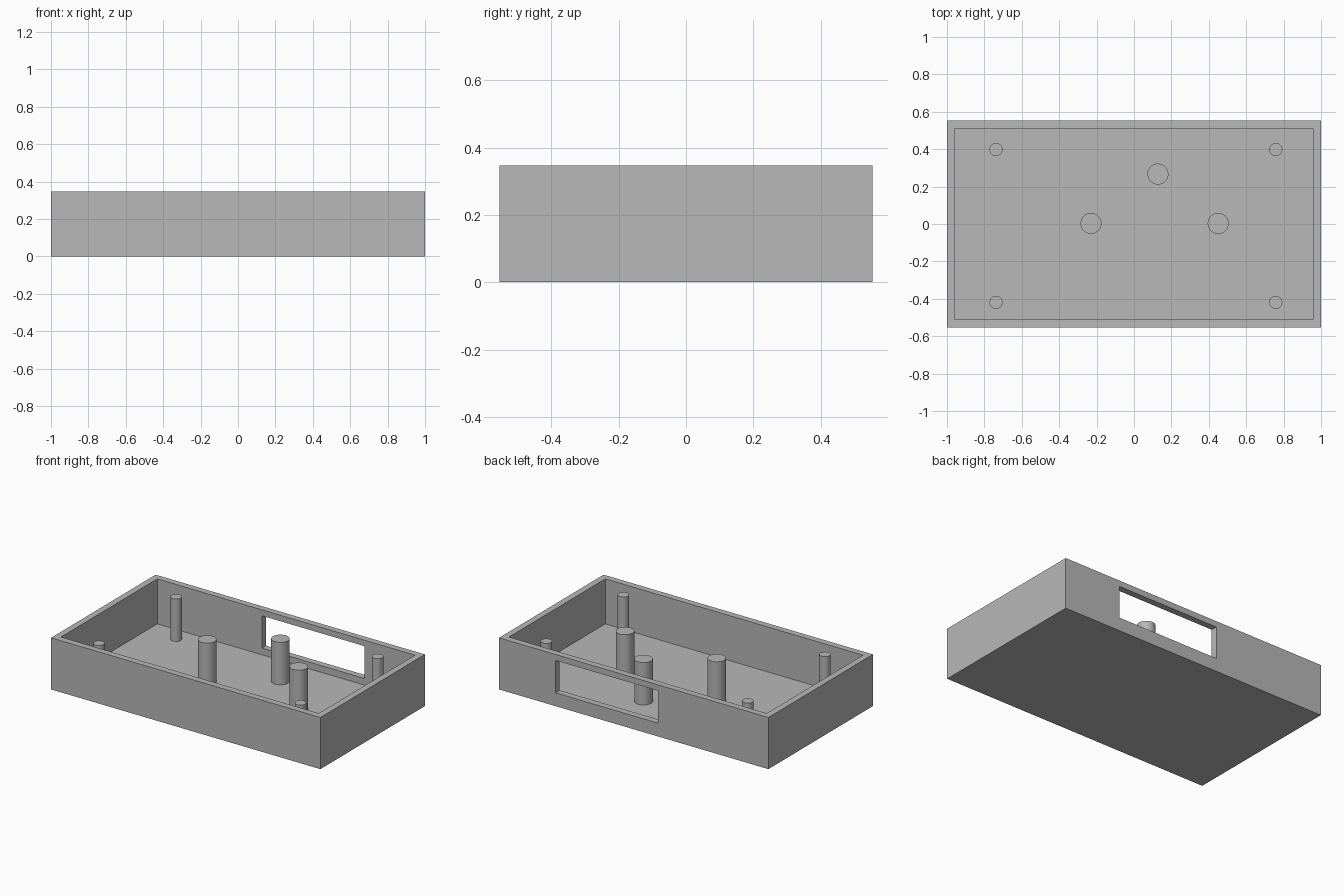
import bpy
import math

if "Cube" in bpy.data.objects:
    bpy.data.objects.remove(bpy.data.objects["Cube"])

W, D, H = 2.0, 1.108, 0.347      # outer size
WALL, FLOOR = 0.043, 0.045       # wall and floor thickness
PEG_TOP = 0.33

grey = bpy.data.materials.new("plain grey")
grey.diffuse_color = (0.48, 0.48, 0.48, 1)
grey.use_nodes = True
grey.node_tree.nodes["Principled BSDF"].inputs["Base Color"].default_value = grey.diffuse_color


def box(name, lo, hi):
    size = [b - a for a, b in zip(lo, hi)]
    mid = [(a + b) / 2 for a, b in zip(lo, hi)]
    bpy.ops.mesh.primitive_cube_add(size=1, location=mid)
    ob = bpy.context.object
    ob.name = name
    ob.scale = size
    bpy.ops.object.transform_apply(location=False, rotation=False, scale=True)
    ob.data.materials.append(grey)
    return ob


def cut(target, cutter):
    mod = target.modifiers.new("cut", 'BOOLEAN')
    mod.operation = 'DIFFERENCE'
    mod.solver = 'EXACT'
    mod.object = cutter
    bpy.context.view_layer.objects.active = target
    bpy.ops.object.modifier_apply(modifier=mod.name)
    bpy.data.objects.remove(cutter, do_unlink=True)


def peg(name, x, y, radius):
    bottom = FLOOR - 0.01
    bpy.ops.mesh.primitive_cylinder_add(
        vertices=48, radius=radius, depth=PEG_TOP - bottom,
        location=(x, y, (PEG_TOP + bottom) / 2))
    ob = bpy.context.object
    ob.name = name
    ob.data.materials.append(grey)
    bpy.ops.object.shade_smooth_by_angle(angle=math.radians(30))


# Open tray with a rectangular window in the back wall
tray = box("tray", (-W / 2, -D / 2, 0), (W / 2, D / 2, H))
cut(tray, box("cavity_cutter", (-W / 2 + WALL, -D / 2 + WALL, FLOOR),
              (W / 2 - WALL, D / 2 - WALL, H + 0.1)))
cut(tray, box("window_cutter", (-0.18, D / 2 - 0.1, 0.09),
              (0.58, D / 2 + 0.1, 0.307)))

# Thin corner pegs
for x in (-0.738, 0.758):
    for y in (-0.419, 0.398):
        peg("corner_peg", x, y, 0.035)

# Thick middle posts
for x, y in ((-0.23, 0.003), (0.45, 0.003), (0.128, 0.267)):
    peg("support_post", x, y, 0.056)
